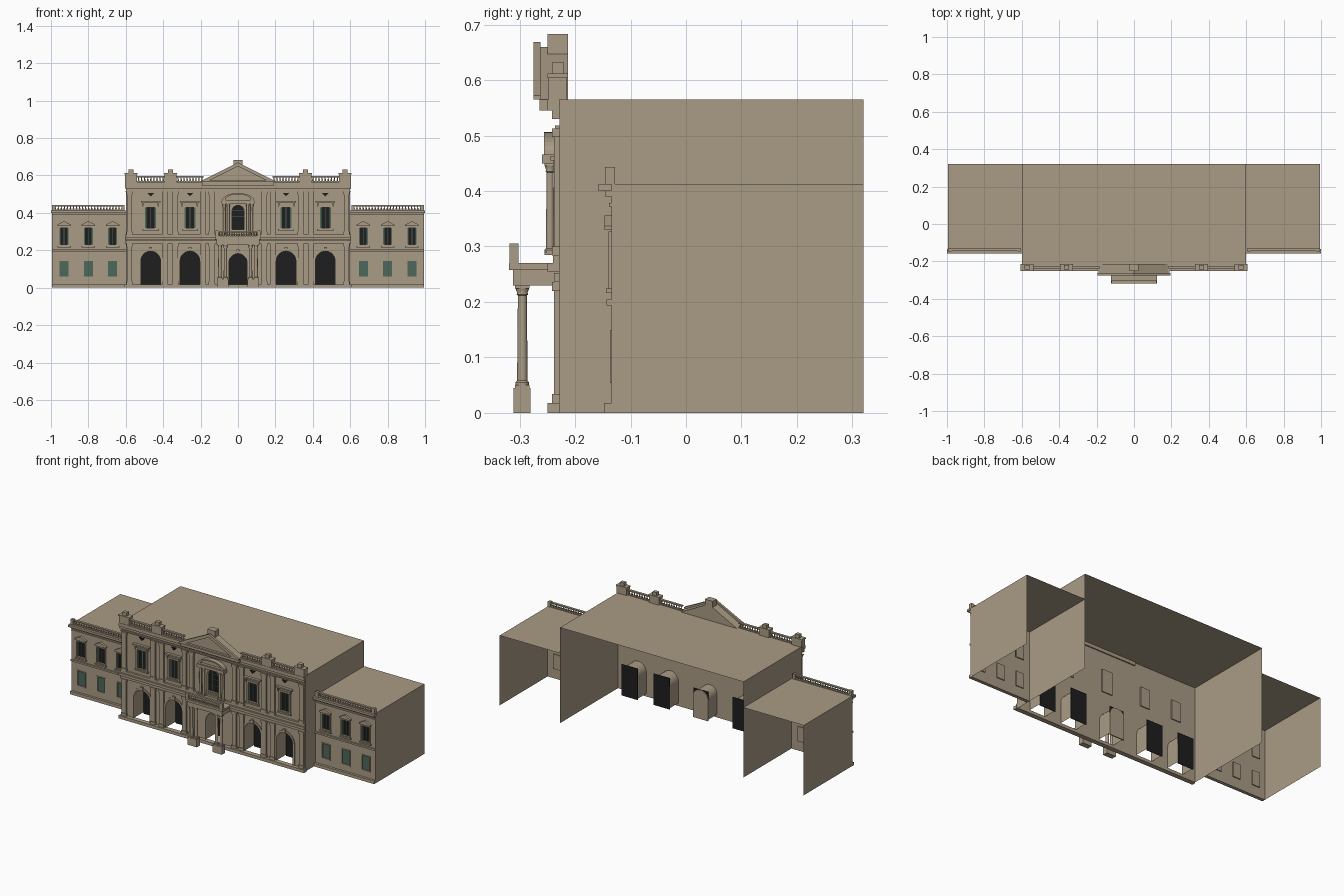
import bpy, bmesh, math
from mathutils import Matrix, Vector

cube = bpy.data.objects.get("Cube")
if cube:
    bpy.data.objects.remove(cube, do_unlink=True)


def material(name, rgb):
    m = bpy.data.materials.new(name)
    m.use_nodes = True
    m.diffuse_color = (*rgb, 1)
    m.node_tree.nodes["Principled BSDF"].inputs["Base Color"].default_value = (*rgb, 1)
    return m


STONE = material("sandstone", (0.40, 0.33, 0.235))
DARK = material("dark_glass", (0.013, 0.013, 0.013))
GREEN = material("shutter_green", (0.075, 0.14, 0.105))

parts = {}


def part(name):
    return parts.setdefault(name, bmesh.new()) if name not in parts else parts[name]


def box(name, x0, x1, y0, y1, z0, z1):
    size = Matrix.Diagonal((abs(x1 - x0), y1 - y0, z1 - z0, 1))
    mid = Matrix.Translation(((x0 + x1) / 2, (y0 + y1) / 2, (z0 + z1) / 2))
    bmesh.ops.create_cube(part(name), size=1, matrix=mid @ size)


def quad(name, *pts):
    bm = part(name)
    bm.faces.new([bm.verts.new(p) for p in pts])


def plate(name, outlines, y0, y1):
    """Extrude x-z outlines between y0 and y1; nested outlines become holes."""
    cu = bpy.data.curves.new("outline", "CURVE")
    cu.dimensions, cu.fill_mode, cu.extrude = "2D", "BOTH", (y1 - y0) / 2
    for pts in outlines:
        sp = cu.splines.new("POLY")
        sp.points.add(len(pts) - 1)
        for p, (x, z) in zip(sp.points, pts):
            p.co = (x, z, 0, 1)
        sp.use_cyclic_u, sp.use_smooth = True, False
    ob = bpy.data.objects.new("outline", cu)
    bpy.context.collection.objects.link(ob)
    dg = bpy.context.evaluated_depsgraph_get()
    me = bpy.data.meshes.new_from_object(ob.evaluated_get(dg))
    me.transform(Matrix.Translation((0, (y0 + y1) / 2, 0)) @ Matrix.Rotation(math.pi / 2, 4, "X"))
    part(name).from_mesh(me)
    bpy.data.objects.remove(ob)
    bpy.data.curves.remove(cu)
    bpy.data.meshes.remove(me)


def lathe(name, x, y, profile, n):
    bm = part(name)
    rings = [[bm.verts.new((x + r * math.cos(math.tau * i / n), y + r * math.sin(math.tau * i / n), z))
              for i in range(n)] for r, z in profile]
    for a, b in zip(rings, rings[1:]):
        for i in range(n):
            bm.faces.new((a[i], a[(i + 1) % n], b[(i + 1) % n], b[i]))


def rect(cx, w, z0, z1):
    return [(cx - w / 2, z0), (cx + w / 2, z0), (cx + w / 2, z1), (cx - w / 2, z1)]


def arch(cx, w, z0, top, n=14):
    r = w / 2
    return [(cx + r, z0)] + [(cx + r * math.cos(math.pi * i / n), top - r + r * math.sin(math.pi * i / n))
                             for i in range(n + 1)] + [(cx - r, z0)]


def balustrade(name, x0, x1, y, z0, z1, step=0.016):
    h, d = z1 - z0, 0.007
    box(name, x0, x1, y - d, y + d, z0, z0 + h * 0.18)
    box(name, x0, x1, y - d, y + d, z1 - h * 0.22, z1)
    n = round(abs(x1 - x0) / step)
    shape = [(0.003, 0.15), (0.0045, 0.35), (0.002, 0.6), (0.0035, 0.8)]
    for i in range(n):
        lathe(name, x0 + (x1 - x0) * (i + 0.5) / n, y, [(r, z0 + h * t) for r, t in shape], 6)


def column(name, x, y, r, z0, z1):
    h = z1 - z0
    box(name + "_blocks", x - r * 1.4, x + r * 1.4, y - r * 1.4, y + r * 1.4, z0, z0 + h * 0.03)
    box(name + "_blocks", x - r * 1.4, x + r * 1.4, y - r * 1.4, y + r * 1.4, z1 - h * 0.03, z1)
    shape = [(1.3, 0.03), (1.3, 0.055), (1, 0.07), (0.85, 0.9), (1.1, 0.91), (1, 0.93), (1.3, 0.97)]
    lathe(name, x, y, [(r * a, z0 + h * t) for a, t in shape], 16)


def window(name, outline, frame, x, w, z0, z1, y):
    """Glass, backing, shutters, frame and sill in a wall opening."""
    plate(name + "_glass", [outline], y + 0.006, y + 0.008)
    box(name + "_backing", x - w * 0.52, x + w * 0.52, y + 0.008, y + 0.014, z0 - 0.002, z1 + 0.002)
    plate(name + "_frame", [frame, outline], y - 0.006, y)
    box(name + "_sill", x - w * 0.75, x + w * 0.75, y - 0.010, y, z0 - 0.014, z0 - 0.006)


CY, WY = -0.228, -0.134      # front planes of the centre block and the wings
BACK, CH, WH = 0.32, 0.565, 0.413
BAYS = (-0.467, -0.257, 0.257, 0.467)
WING_X = (0.67, 0.80, 0.93)

# Centre block: pierced facade, side walls and roof, open behind
arches = [arch(x, 0.105, 0.018, 0.195) for x in BAYS] + [arch(0, 0.096, 0.018, 0.182)]
tall = [rect(x, 0.058, 0.32, 0.43) for x in BAYS]
middle = arch(0, 0.066, 0.31, 0.44)
plate("centre_facade", [rect(0, 1.2, 0, CH)] + arches + tall + [middle], CY, CY + 0.006)
quad("centre_roof", (-0.6, CY, CH), (0.6, CY, CH), (0.6, BACK, CH), (-0.6, BACK, CH))

# Arched passages with dark doors at the inner end
for pts in arches:
    for (xa, za), (xb, zb) in zip(pts, pts[1:]):
        quad("arch_tunnels", (xa, CY, za), (xb, CY, zb), (xb, -0.14, zb), (xa, -0.14, za))
    cx, w, top = pts[0][0] - (pts[0][0] - pts[-1][0]) / 2, pts[0][0] - pts[-1][0], max(z for _, z in pts)
    box("arch_doors", cx - w / 2, cx + w / 2, -0.142, -0.140, 0.01, top)
    plate("arch_surrounds", [arch(cx, w + 0.024, 0.018, top + 0.012), pts], CY - 0.005, CY)
    box("arch_keystones", cx - 0.008, cx + 0.008, CY - 0.010, CY, top, top + 0.022)
plate("entrance_backing", [arch(0, 0.096, 0.01, 0.182)], -0.1395, -0.136)

# Tall windows of the centre block
for x, hole in zip(BAYS, tall):
    window("tall_window", hole, rect(x, 0.078, 0.31, 0.44), x, 0.058, 0.32, 0.43, CY)
    for s in (-1, 1):
        box("tall_window_shutters", x + s * 0.029, x + s * 0.021, CY + 0.002, CY + 0.006, 0.32, 0.43)
        box("tall_window_brackets", x + s * 0.044, x + s * 0.036, CY - 0.012, CY, 0.435, 0.455)
    box("tall_window_shutters", x - 0.002, x + 0.002, CY + 0.003, CY + 0.006, 0.32, 0.43)
    box("tall_window_hoods", x - 0.052, x + 0.052, CY - 0.016, CY, 0.455, 0.463)
    plate("facade_ornaments", [[(x - 0.017, 0.505), (x, 0.488), (x + 0.017, 0.505)]], CY - 0.006, CY)

# Central window with columns and curved pediment
window("central_window", middle, arch(0, 0.082, 0.302, 0.448), 0, 0.066, 0.31, 0.44, CY)
for x in (-0.011, 0.011):
    box("central_window_bars", x - 0.001, x + 0.001, CY + 0.003, CY + 0.006, 0.31, 0.43)
for z in (0.345, 0.38, 0.41):
    box("central_window_bars", -0.032, 0.032, CY + 0.003, CY + 0.006, z, z + 0.002)
for s in (-1, 1):
    for x in (0.052, 0.074):
        column("window_columns", s * x, -0.245, 0.0075, 0.285, 0.45)
box("window_entablature", -0.088, 0.088, -0.260, CY, 0.45, 0.466)
bow = [(0.085 * math.cos(a), 0.466 + 0.040 * math.sin(a)) for a in [math.pi * i / 16 for i in range(17)]]
inner = [(x * 0.8, 0.470 + (z - 0.466) * 0.72) for x, z in bow]
plate("curved_pediment", [bow, inner], -0.256, CY)
plate("curved_pediment_panel", [bow], -0.240, CY)

# Horizontal mouldings across the centre block
box("centre_plinth", -0.606, 0.606, -0.250, CY, 0, 0.018)
for y, z0, z1 in ((-0.238, 0.236, 0.252), (-0.250, 0.255, 0.270), (-0.240, 0.270, 0.284),
                  (-0.236, 0.513, 0.518), (-0.242, 0.530, 0.545), (-0.250, 0.545, CH)):
    box("centre_mouldings", -0.605, 0.605, y, CY, z0, z1)

for s in (-1, 1):
    quad("centre_side_walls", (s * 0.6, CY, 0), (s * 0.6, BACK, 0), (s * 0.6, BACK, CH), (s * 0.6, CY, CH))
    # Pilasters on both storeys
    for x in (0.58, 0.39, 0.335, 0.187, 0.14):
        for z0, z1 in ((0.018, 0.236), (0.284, 0.513)):
            box("pilasters", s * x - 0.014, s * x + 0.014, -0.238, CY, z0, z1)
            box("pilaster_bases", s * x - 0.017, s * x + 0.017, -0.242, CY, z0, z0 + 0.016)
            box("pilaster_capitals", s * x - 0.017, s * x + 0.017, -0.242, CY, z1 - 0.016, z1)
    # Parapet
    for x0, x1 in ((0.54, 0.605), (0.328, 0.392)):
        box("parapet_pedestals", s * x0, s * x1, -0.248, -0.215, CH, 0.604)
        box("parapet_pedestals", s * x0 - s * 0.003, s * x1 + s * 0.003, -0.250, -0.213, 0.604, 0.612)
        m = s * (x0 + x1) / 2
        box("parapet_finials", m - 0.013, m + 0.013, -0.242, -0.220, 0.612, 0.632)
    balustrade("parapet_balustrade", s * 0.392, s * 0.54, -0.232, CH, 0.596)
    balustrade("parapet_balustrade", s * 0.185, s * 0.328, -0.232, CH, 0.596)

    # Wing shell
    holes = [rect(s * x, 0.048, 0.23, 0.32) for x in WING_X] + [rect(s * x, 0.048, 0.06, 0.143) for x in WING_X]
    plate("wing_facades", [rect(s * 0.797, 0.394, 0, WH)] + holes, WY, WY + 0.006)
    quad("wing_roofs", (s * 0.6, WY, WH), (s * 0.994, WY, WH), (s * 0.994, BACK, WH), (s * 0.6, BACK, WH))
    quad("wing_end_walls", (s * 0.994, WY, 0), (s * 0.994, BACK, 0), (s * 0.994, BACK, WH), (s * 0.994, WY, WH))
    # Wing mouldings and balustrade
    for y, z0, z1 in ((-0.148, 0, 0.018), (-0.143, 0.194, 0.204), (-0.139, 0.372, 0.378),
                      (-0.146, 0.390, 0.400), (-0.158, 0.400, 0.413)):
        box("wing_mouldings", s * 0.6, s * (0.9945 if y > -0.15 else 1.0), y, WY, z0, z1)
    balustrade("wing_balustrade", s * 0.612, s * 0.985, -0.137, WH, 0.441)
    for x in (0.615, 0.985):
        box("wing_balustrade_posts", s * x - 0.009, s * x + 0.009, -0.146, -0.128, WH, 0.443)
    # Wing windows: gabled above, shuttered below
    for x, up, low in zip([s * v for v in WING_X], holes[:3], holes[3:]):
        window("wing_window", up, rect(x, 0.062, 0.224, 0.327), x, 0.048, 0.23, 0.32, WY)
        for k in (-1, 1):
            box("wing_window_shutters", x + k * 0.024, x + k * 0.018, WY + 0.002, WY + 0.006, 0.23, 0.32)
        box("wing_window_shutters", x - 0.002, x + 0.002, WY + 0.003, WY + 0.006, 0.23, 0.32)
        plate("wing_window_gables", [[(x - 0.036, 0.330), (x + 0.036, 0.330), (x + 0.036, 0.337),
                                      (x, 0.356), (x - 0.036, 0.337)]], WY - 0.013, WY)
        box("lower_shutters", x - 0.024, x + 0.024, WY + 0.003, WY + 0.006, 0.06, 0.143)
        box("lower_window_backing", x - 0.025, x + 0.025, WY + 0.0065, WY + 0.012, 0.058, 0.145)
        plate("lower_window_frames", [rect(x, 0.058, 0.054, 0.149), low], WY - 0.003, WY)

    # Porch columns on shared pedestals
    box("porch_pedestals", s * 0.052, s * 0.112, -0.311, -0.280, 0, 0.045)
    for x in (0.067, 0.097):
        column("porch_columns", s * x, -0.295, 0.0095, 0.045, 0.23)
    box("porch_posts", s * 0.105, s * 0.12, -0.318, -0.302, 0.27, 0.305)

# Porch entablature and balcony
box("porch_entablature", -0.115, 0.115, -0.312, CY, 0.23, 0.258)
box("porch_cornice", -0.122, 0.122, -0.319, CY, 0.258, 0.27)
balustrade("balcony_balustrade", -0.105, 0.105, -0.310, 0.27, 0.302, 0.013)

# Main pediment
gable = [(-0.195, CH), (0.195, CH), (0.195, 0.572), (0, 0.669), (-0.195, 0.572)]
plate("pediment_raking_cornice", [gable, [(-0.15, 0.574), (0.15, 0.574), (0, 0.649)]], -0.275, -0.262)
plate("pediment_body", [[(-0.183, CH), (0.183, CH), (0, 0.66)]], -0.262, -0.213)
box("pediment_base", -0.19, 0.19, -0.264, -0.215, 0.545, CH)
box("pediment_block", -0.025, 0.025, -0.250, -0.213, 0.645, 0.683)

# Turn the collected geometry into objects
for name, bm in parts.items():
    bmesh.ops.recalc_face_normals(bm, faces=bm.faces)
    me = bpy.data.meshes.new(name)
    bm.to_mesh(me)
    bm.free()
    ob = bpy.data.objects.new(name, me)
    bpy.context.collection.objects.link(ob)
    dark = name.endswith("_glass") or name in ("arch_doors", "facade_ornaments")
    green = "shutters" in name or name.endswith("_bars")
    me.materials.clear()
    me.materials.append(DARK if dark else GREEN if green else STONE)
    if name in ("porch_columns", "window_columns"):
        bpy.ops.object.select_all(action="DESELECT")
        ob.select_set(True)
        bpy.context.view_layer.objects.active = ob
        bpy.ops.object.shade_smooth_by_angle(angle=math.radians(35))
